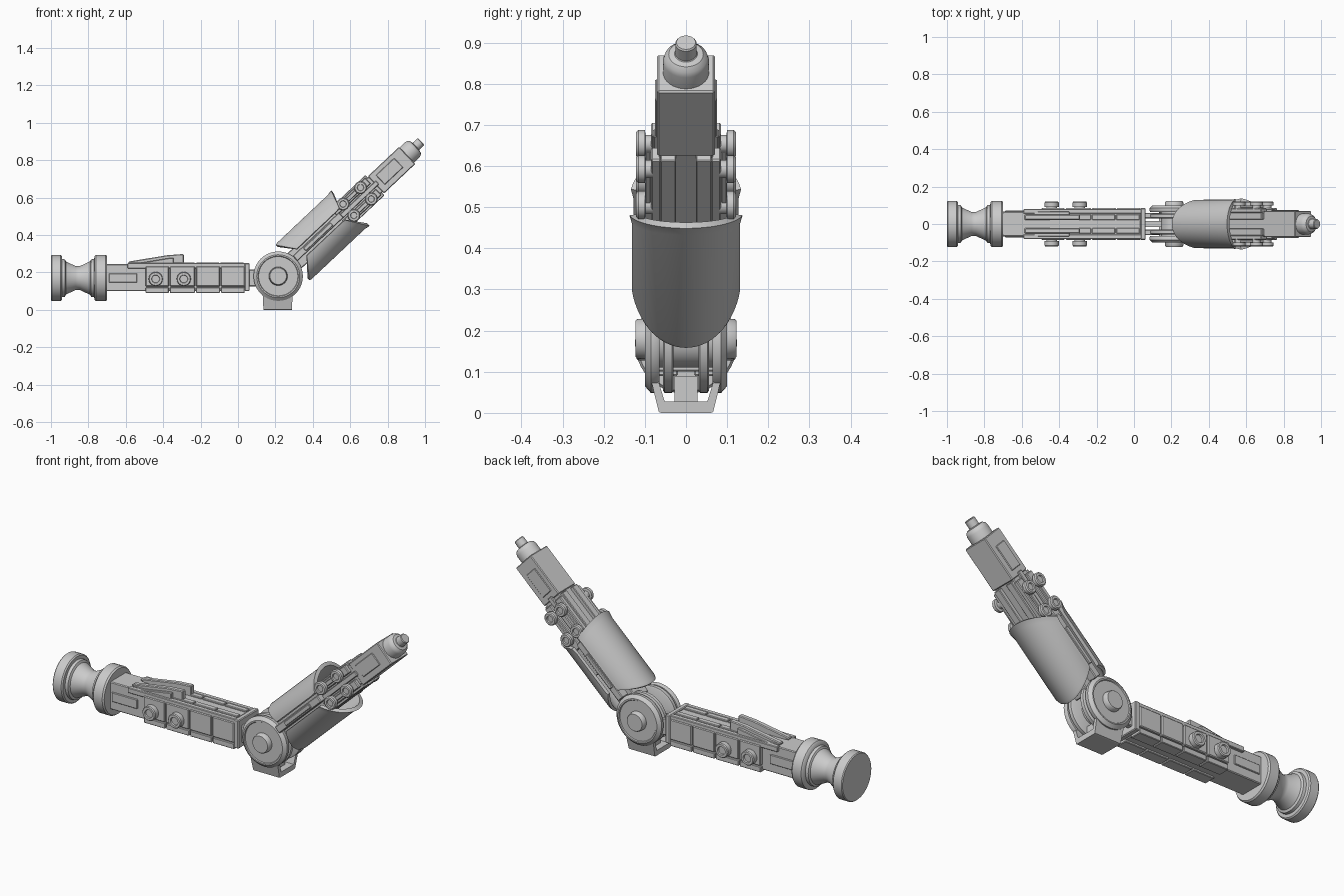
import bpy, bmesh
from math import radians, sin, cos, pi
from mathutils import Matrix, Vector

if "Cube" in bpy.data.objects:
    bpy.data.objects.remove(bpy.data.objects["Cube"])

I = Matrix.Identity(4)
JOINT = Vector((0.215, 0, 0.18))
# local arm frame: x runs along the raised arm, z is its upper side
ARM = Matrix.Translation(JOINT) @ Matrix.Rotation(radians(-43.3), 4, 'Y')


def finish(name, bm, M=I, mirror=False, bevel=0.0, smooth=False):
    """Turn a bmesh into an object, optionally mirrored across y = 0."""
    bmesh.ops.recalc_face_normals(bm, faces=bm.faces)
    if mirror:
        r = bmesh.ops.duplicate(bm, geom=bm.verts[:] + bm.edges[:] + bm.faces[:])['geom']
        bmesh.ops.scale(bm, vec=(1, -1, 1), verts=[g for g in r if isinstance(g, bmesh.types.BMVert)])
        bmesh.ops.reverse_faces(bm, faces=[g for g in r if isinstance(g, bmesh.types.BMFace)])
    me = bpy.data.meshes.new(name)
    bm.to_mesh(me)
    bm.free()
    ob = bpy.data.objects.new(name, me)
    bpy.context.collection.objects.link(ob)
    ob.matrix_world = M
    if bevel:
        b = ob.modifiers.new("bevel", 'BEVEL')
        b.width, b.segments = bevel, 1
    if smooth:
        bpy.ops.object.select_all(action='DESELECT')
        ob.select_set(True)
        bpy.context.view_layer.objects.active = ob
        bpy.ops.object.shade_smooth_by_angle(angle=radians(35))
    return ob


def prism(name, pts, y0, y1, M=I, mirror=False, bevel=0.0):
    """Extrude an x-z outline from y0 to y1."""
    bm = bmesh.new()
    f = bm.faces.new([bm.verts.new((x, y0, z)) for x, z in pts])
    r = bmesh.ops.extrude_face_region(bm, geom=[f])['geom']
    bmesh.ops.translate(bm, vec=(0, y1 - y0, 0), verts=[g for g in r if isinstance(g, bmesh.types.BMVert)])
    return finish(name, bm, M, mirror, bevel)


def box(name, x0, x1, y0, y1, z0, z1, **kw):
    return prism(name, [(x0, z0), (x1, z0), (x1, z1), (x0, z1)], y0, y1, **kw)


def lathe(name, prof, axis, centre, M=I, mirror=False, n=40):
    """Spin (distance along axis, radius) points around the x or y axis; ends are capped."""
    bm = bmesh.new()
    rings = []
    for a, r in prof:
        ring = []
        for i in range(n):
            t = 2 * pi * i / n
            p = (a, r * cos(t), r * sin(t)) if axis == 'x' else (r * cos(t), a, r * sin(t))
            ring.append(bm.verts.new(Vector(p) + Vector(centre)))
        rings.append(ring)
    for A, B in zip(rings, rings[1:]):
        for i in range(n):
            bm.faces.new((A[i], A[(i + 1) % n], B[(i + 1) % n], B[i]))
    bm.faces.new(rings[0])
    bm.faces.new(rings[-1])
    return finish(name, bm, M, mirror, smooth=True)


def shell(name, side, u_start, u_end, a0, R=0.134, n=28):
    """Curved armour half with rounded ends; side is +1 (upper) or -1 (lower)."""
    bm = bmesh.new()
    secs = []
    for i in range(n + 1):
        t = a0 + (pi - 2 * a0) * i / n
        k = (sin(t) - sin(a0)) / (1 - sin(a0))
        us = u_start[0] + (u_start[1] - u_start[0]) * k
        ue = u_end[0] + (u_end[1] - u_end[0]) * k
        sec = [(us, R - 0.004), (us + 0.012, R), (ue - 0.03, R), (ue, R + 0.006),
               (ue, R - 0.014), (us, R - 0.018)]
        secs.append([bm.verts.new((u, r * cos(t), side * r * sin(t))) for u, r in sec])
    for A, B in zip(secs, secs[1:]):
        for j in range(6):
            bm.faces.new((A[j], A[(j + 1) % 6], B[(j + 1) % 6], B[j]))
    bm.faces.new(secs[0])
    bm.faces.new(secs[-1])
    return finish(name, bm, ARM, smooth=True)


# spool-shaped end mount
lathe("mount_spool", [(-1, .12), (-.995, .124), (-.948, .124), (-.942, .118), (-.94, .102), (-.925, .1),
                      (-.92, .088), (-.868, .064), (-.845, .064), (-.79, .09), (-.785, .1), (-.77, .102),
                      (-.766, .118), (-.76, .124), (-.708, .124), (-.7, .118)], 'x', (0, 0, .17))

# horizontal beam with side cladding
box("beam_core", -.71, .035, -.066, .066, .1, .245, bevel=.004)
box("beam_side_bar", -.69, -.54, .06, .072, .145, .195, mirror=True, bevel=.003)
edges = [-.497, -.367, -.227, -.094, .038]
for a, b in zip(edges, edges[1:]):
    box("side_panel", a + .003, b - .003, .06, .085, .125, .232, mirror=True, bevel=.004)
    box("side_panel_lower_lip", a + .003, b - .003, .02, .082, .09, .12, mirror=True, bevel=.003)
box("upper_side_rail", -.59, .04, .055, .08, .222, .25, mirror=True, bevel=.003)
for a, b in ((-.57, -.375), (-.365, -.23), (-.225, -.1), (-.095, .03)):
    box("top_strip", a, b, .022, .052, .24, .253, mirror=True, bevel=.003)
box("beam_end_plate", .035, .062, -.085, .085, .1, .25, bevel=.004)
prism("top_fin", [(-.585, .245), (-.585, .258), (-.38, .292), (-.3, .298), (-.29, .298), (-.29, .245)],
      .022, .05, mirror=True, bevel=.004)
prism("top_fin_step", [(-.56, .245), (-.36, .278), (-.345, .278), (-.345, .245)], .048, .066,
      mirror=True, bevel=.003)
for x in (-.44, -.29):
    lathe("side_bolt", [(.07, .028), (.09, .028), (.09, .038), (.115, .038), (.12, .034), (.12, .022), (.112, .02)],
          'y', (x, 0, .165), mirror=True, n=24)

# elbow joint
box("elbow_link", .055, .14, .03, .06, .125, .215, mirror=True, bevel=.004)
box("elbow_tongue", .055, .2, -.016, .016, .14, .2)
lathe("elbow_outer_disc", [(.064, .11), (.064, .128), (.07, .132), (.085, .132), (.1, .115), (.1, .108),
                           (.095, .105), (.095, .05), (.118, .048), (.123, .044)], 'y', JOINT, mirror=True)
lathe("elbow_inner_disc", [(.03, .125), (.034, .132), (.052, .132), (.056, .125)], 'y', JOINT, mirror=True)
lathe("elbow_axle", [(-.07, .07), (.07, .07)], 'y', JOINT)

# U-shaped foot bracket under the elbow
bm = bmesh.new()
outline = [(-.09, .1), (-.066, .002), (-.06, 0), (.06, 0), (.066, .002), (.09, .1),
           (.074, .1), (.052, .028), (-.052, .028), (-.074, .1)]
quads = [(0, 1, 8, 9), (1, 2, 3, 4, 7, 8), (4, 5, 6, 7)]
ends = []
for s in (-1, 1):
    vs = [bm.verts.new((.212 + s * (.076 + .05 * min(z, .1)), y, z)) for y, z in outline]
    ends.append(vs)
    for q in quads:
        bm.faces.new([vs[i] for i in q])
for i in range(10):
    j = (i + 1) % 10
    bm.faces.new((ends[0][i], ends[0][j], ends[1][j], ends[1][i]))
finish("foot_bracket", bm)
box("foot_pad", .17, .255, -.028, .028, .02, .09)

# raised arm: core, rails and armour shells
box("arm_core", .09, .74, -.066, .066, -.055, .055, M=ARM, bevel=.004)
box("arm_side_rail", .13, .47, .06, .112, -.012, .026, M=ARM, mirror=True, bevel=.004)
box("arm_rail_rib", .2, .4, .108, .12, -.004, .018, M=ARM, mirror=True, bevel=.003)
shell("upper_shell", 1, (.172, .105), (.487, .52), radians(17))
shell("lower_shell", -1, (.187, .106), (.466, .54), radians(11))
for z0, z1 in ((-.075, -.05), (.05, .074)):
    box("arm_spine_strip", .3, .71, .024, .062, z0, z1, M=ARM, mirror=True, bevel=.003)

# clamp bars and bolts on the arm sides
for v in (-.041, .043):
    box("clamp_bar", .45, .7, .06, .085, v - .022, v + .022, M=ARM, mirror=True, bevel=.004)
    box("clamp_rod", .5, .66, .085, .1, v - .011, v + .011, M=ARM, mirror=True, bevel=.003)
    for u in (.517, .645):
        lathe("clamp_bolt", [(.08, .022), (.098, .022), (.1, .034), (.116, .034), (.121, .029), (.121, .018),
                             (.114, .016)], 'y', (u, 0, v), M=ARM, mirror=True, n=24)
box("clamp_centre_bar", .45, .73, .06, .08, -.012, .014, M=ARM, mirror=True, bevel=.003)

# end housing, nozzle and tip
box("end_housing", .715, .945, -.07, .07, -.066, .06, M=ARM, bevel=.004)
box("housing_side_panel", .75, .885, .068, .075, -.035, .035, M=ARM, mirror=True, bevel=.003)
lathe("nozzle", [(.93, .056), (.985, .056), (.998, .052), (1.008, .042), (1.01, .028), (1.012, .026),
                 (1.046, .026), (1.05, .023)], 'x', (0, 0, 0), M=ARM, n=32)
